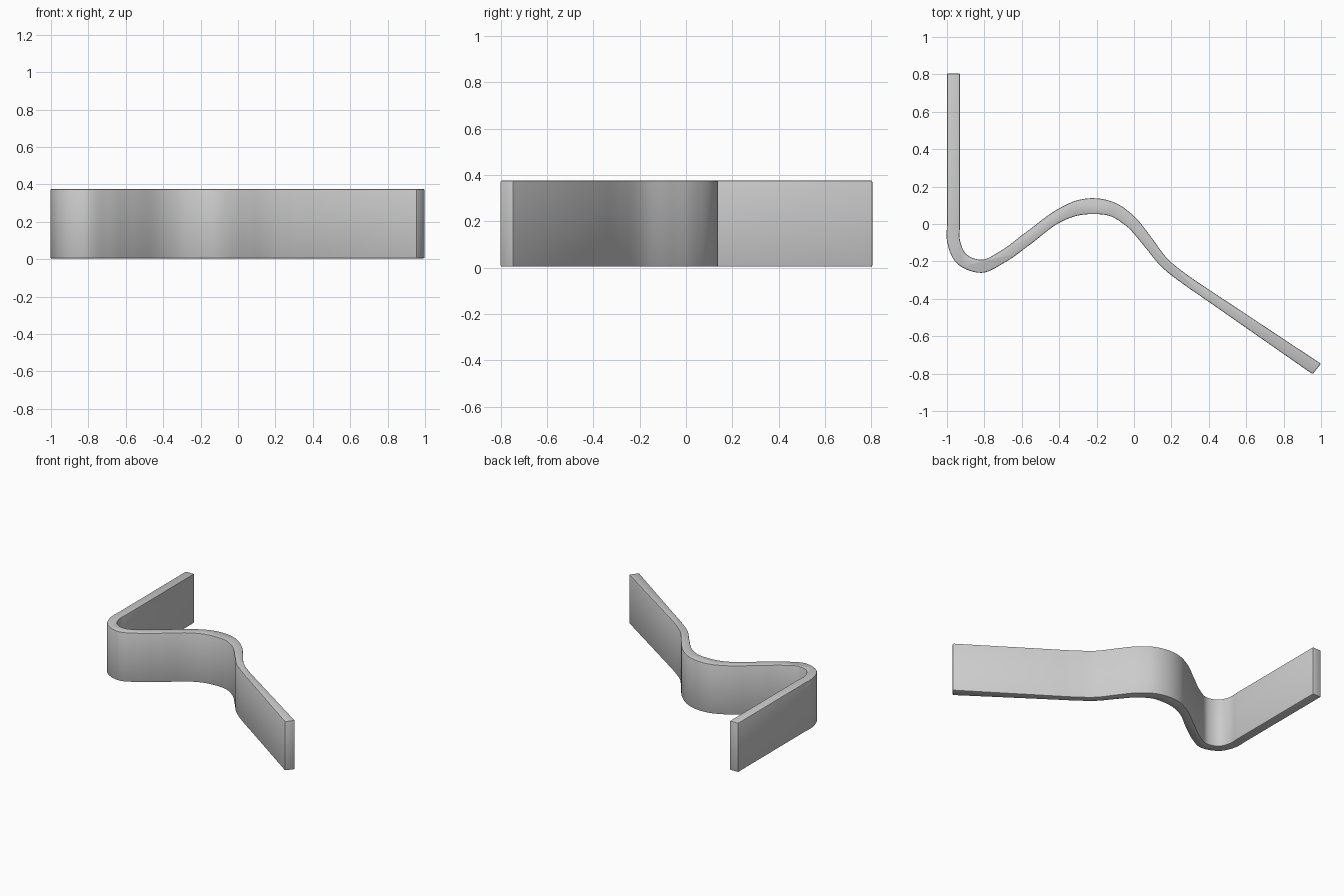
import bpy, bmesh, math
from mathutils import Vector

if "Cube" in bpy.data.objects:
    bpy.data.objects.remove(bpy.data.objects["Cube"])

Z0, Z1 = 0.004, 0.376


def smooth_path(pts, steps=7):
    """Spline through the points (chord-length spacing, so straight runs stay straight)."""
    p = [Vector(q) for q in pts]
    n = len(p)
    d = [(p[i + 1] - p[i]).length for i in range(n - 1)]
    tan = []
    for i in range(n):
        if i == 0:
            t = (p[1] - p[0]) / d[0]
        elif i == n - 1:
            t = (p[-1] - p[-2]) / d[-1]
        else:
            a, b = (p[i] - p[i - 1]) / d[i - 1], (p[i + 1] - p[i]) / d[i]
            t = (a * d[i] + b * d[i - 1]) / (d[i] + d[i - 1])
        tan.append(t)
    out = []
    for i in range(n - 1):
        k = 1 if d[i] > 0.5 else steps
        for s in range(k):
            u = s / k
            out.append((2*u**3 - 3*u**2 + 1) * p[i] + (u**3 - 2*u**2 + u) * d[i] * tan[i]
                       + (3*u**2 - 2*u**3) * p[i + 1] + (u**3 - u**2) * d[i] * tan[i + 1])
    out.append(p[-1])
    return out


# Two long edges of the bent strip, seen from above
upper = [(-0.93, 0.805), (-0.93, 0.0), (-0.93, -0.09), (-0.898, -0.16), (-0.815, -0.191),
         (-0.72, -0.148), (-0.583, -0.048), (-0.385, 0.092), (-0.31, 0.125), (-0.22, 0.138),
         (-0.10, 0.113), (0.005, 0.037), (0.09, -0.068), (0.18, -0.187), (0.30, -0.283),
         (0.41, -0.357), (0.999, -0.747)]
lower = [(-1.0, 0.805), (-1.0, 0.0), (-1.0, -0.09), (-0.95, -0.207), (-0.815, -0.261),
         (-0.69, -0.205), (-0.556, -0.110), (-0.385, 0.014), (-0.31, 0.043), (-0.22, 0.053),
         (-0.13, 0.043), (-0.05, -0.004), (0.06, -0.125), (0.14, -0.222), (0.27, -0.326),
         (0.38, -0.402), (0.955, -0.803)]
outline = smooth_path(lower) + smooth_path(upper)[::-1]

# Extrude the outline upwards and soften the rim
bm = bmesh.new()
face = bm.faces.new([bm.verts.new((v.x, v.y, Z0)) for v in outline])
ext = bmesh.ops.extrude_face_region(bm, geom=[face])
top = [g for g in ext["geom"] if isinstance(g, bmesh.types.BMVert)]
bmesh.ops.translate(bm, verts=top, vec=(0, 0, Z1 - Z0))
bmesh.ops.recalc_face_normals(bm, faces=bm.faces)
rim = [e for e in bm.edges if e.calc_face_angle(0) > math.radians(50)]
bmesh.ops.bevel(bm, geom=rim, offset=0.006, segments=2, profile=0.5, affect='EDGES')

mesh = bpy.data.meshes.new("bent_strip")
bm.to_mesh(mesh)
bm.free()
strip = bpy.data.objects.new("bent_strip", mesh)
bpy.context.collection.objects.link(strip)
bpy.context.view_layer.objects.active = strip
strip.select_set(True)
bpy.ops.object.shade_smooth_by_angle(angle=math.radians(35))
